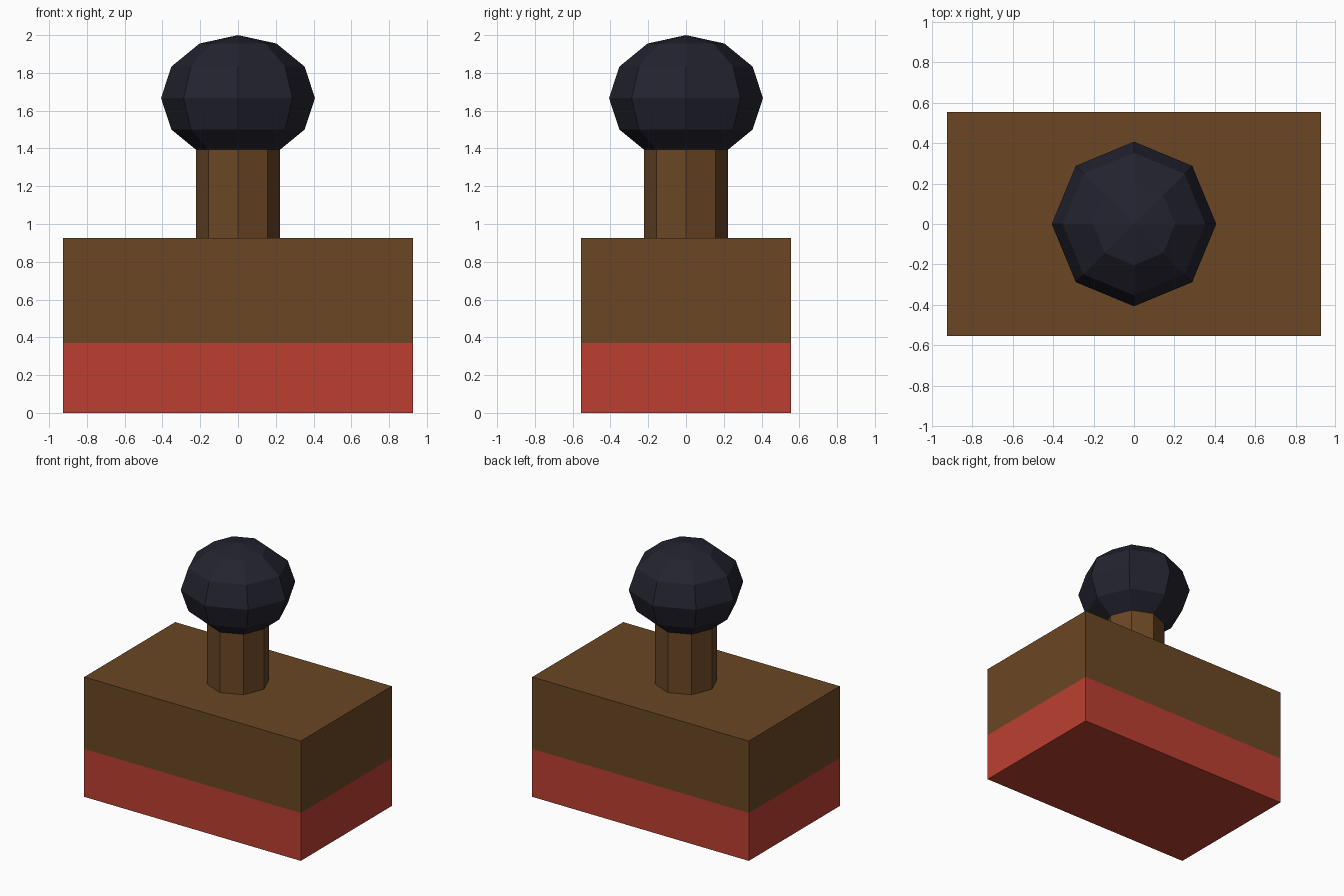
import bpy
import math

if "Cube" in bpy.data.objects:
    bpy.data.objects.remove(bpy.data.objects["Cube"])

U = 2 / 5.4  # design unit


def material(name, rgb):
    # sRGB 0-255 to linear
    lin = [((c / 255 + 0.055) / 1.055) ** 2.4 if c > 10 else c / 255 / 12.92 for c in rgb]
    m = bpy.data.materials.new(name)
    m.diffuse_color = (*lin, 1)
    m.use_nodes = True
    m.node_tree.nodes["Principled BSDF"].inputs["Base Color"].default_value = m.diffuse_color
    return m


brown = material("brown_wood", (107, 70, 36))
red = material("red_rubber", (188, 63, 49))
dark = material("dark_knob", (35, 35, 47))


def finish(name, mat):
    ob = bpy.context.object
    ob.name = name
    ob.data.name = name
    ob.data.materials.append(mat)
    bpy.ops.object.transform_apply(location=False, rotation=True, scale=True)
    return ob


def box(name, z0, z1, mat):
    bpy.ops.mesh.primitive_cube_add(size=1, location=(0, 0, (z0 + z1) / 2))
    bpy.context.object.scale = (5 * U, 3 * U, z1 - z0)
    return finish(name, mat)


# Stamp pad and wooden block
box("stamp_pad", 0, U, red)
box("stamp_block", U, 2.5 * U, brown)

# Eight-sided handle, running up into the knob
z0, z1 = 2.5 * U, 3.9 * U
bpy.ops.mesh.primitive_cylinder_add(vertices=8, radius=0.6 * U, depth=z1 - z0,
                                    location=(0, 0, (z0 + z1) / 2))
finish("handle", brown)

# Faceted, slightly flattened knob
bpy.ops.mesh.primitive_uv_sphere_add(segments=8, ring_count=6, radius=1.1 * U,
                                     location=(0, 0, 4.5 * U))
bpy.context.object.scale = (1, 1, 0.9 / 1.1)
finish("knob", dark)
